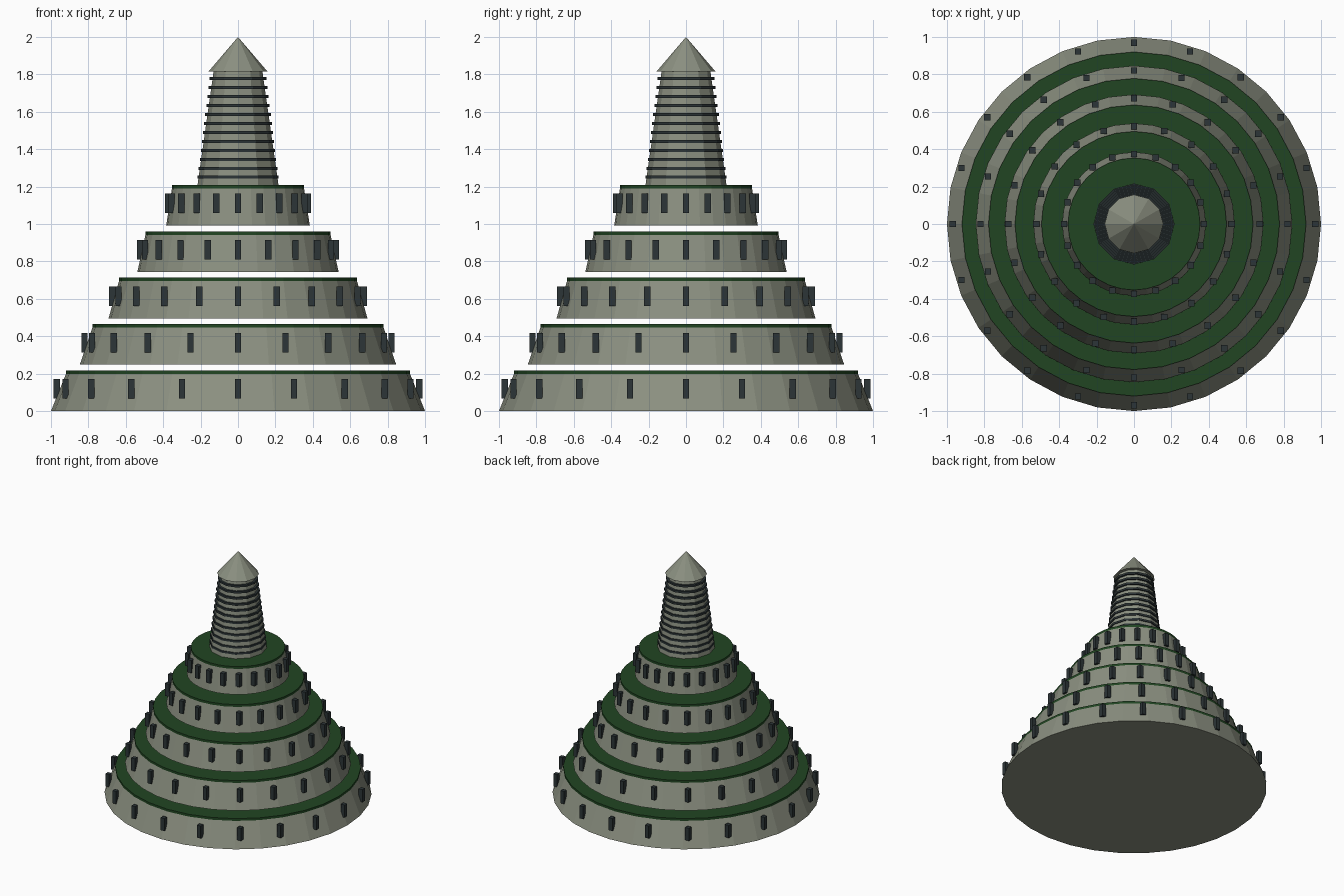
import bpy, math

if "Cube" in bpy.data.objects:
    bpy.data.objects.remove(bpy.data.objects["Cube"])

def material(name, rgb):
    m = bpy.data.materials.new(name)
    m.diffuse_color = (*rgb, 1)
    m.use_nodes = True
    m.node_tree.nodes["Principled BSDF"].inputs["Base Color"].default_value = m.diffuse_color
    return m

STONE = material("grey stone", (0.26, 0.28, 0.22))
GREEN = material("dark green planting", (0.015, 0.06, 0.016))
DARK = material("dark slate", (0.025, 0.035, 0.038))

def cone(name, sides, r1, r2, z1, z2, mat):
    bpy.ops.mesh.primitive_cone_add(vertices=sides, radius1=r1, radius2=r2,
                                    depth=z2 - z1, location=(0, 0, (z1 + z2) / 2))
    o = bpy.context.object
    o.name = name
    o.data.materials.append(mat)
    return o

def box(name, size, loc, mat):
    bpy.ops.mesh.primitive_cube_add(size=1, location=loc)
    o = bpy.context.object
    o.name = name
    o.scale = size
    o.data.materials.append(mat)
    return o

# Floating terraces: stone drum, green roof, ring of window posts
for i in range(5):
    z = 0.248 * i
    r = 1.0 - 0.154 * i
    cone(f"terrace_{i}", 32, r, r * 0.92, z, z + 0.198, STONE)
    cone(f"terrace_green_{i}", 32, r * 0.92, r * 0.92, z + 0.196, z + 0.217, GREEN)
    for k in range(20):
        a = math.tau * k / 20
        d = 0.97 - 0.149 * i
        box(f"window_{i}_{k}", (0.034, 0.034, 0.104),
            (d * math.cos(a), d * math.sin(a), z + 0.118), DARK)

# Central tower with louvre rings
cone("tower", 12, 0.217, 0.13, 1.205, 1.82, STONE)
for k in range(12):
    z = 1.25 + 0.0479 * k
    r = 0.216 - 0.0058 * k
    cone(f"louvre_{k}", 12, r, r, z - 0.008, z + 0.008, DARK)

# Pointed cap
cone("cap", 12, 0.157, 0.0, 1.816, 2.0, STONE)
